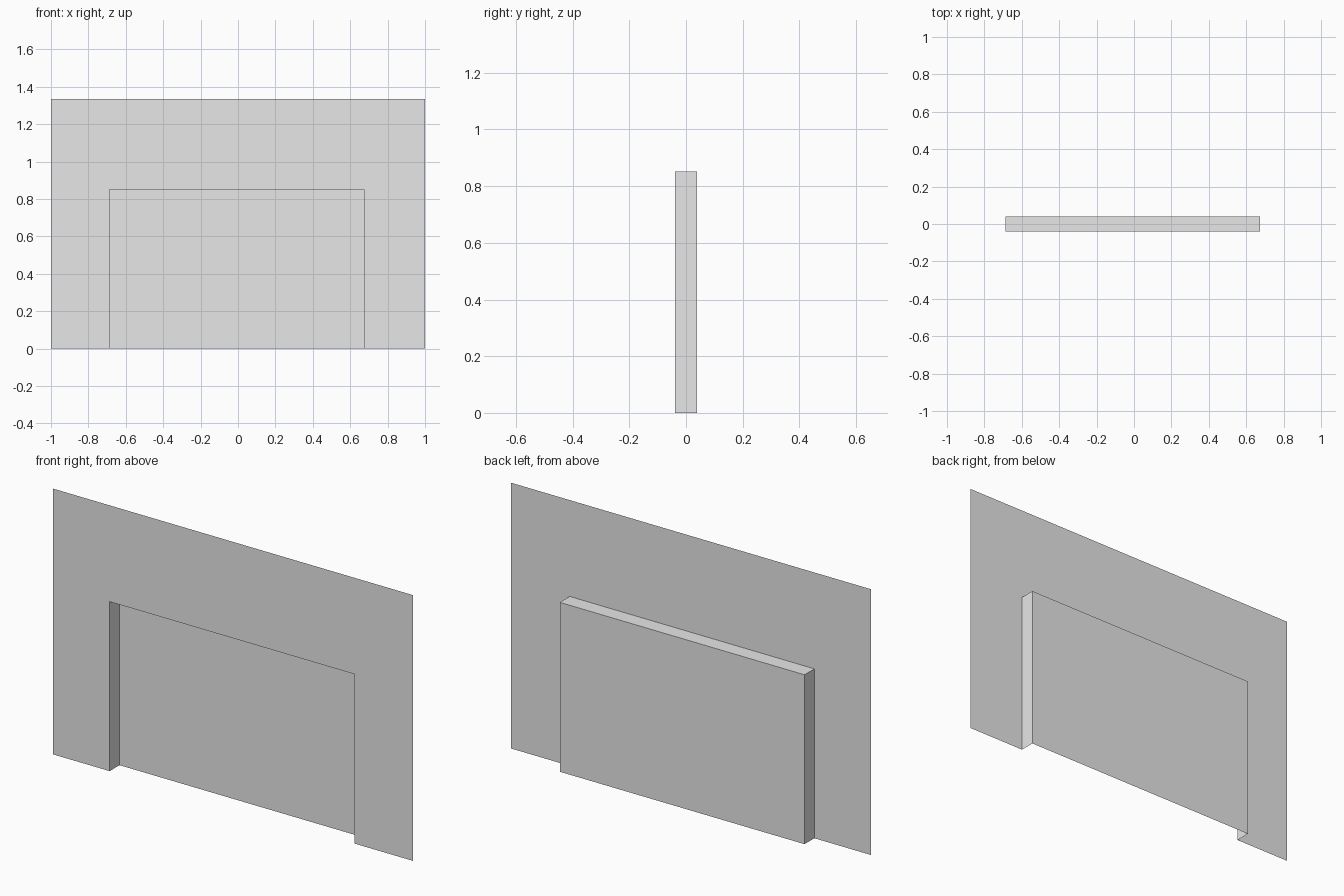
import bpy
import bmesh

cube = bpy.data.objects.get("Cube")
if cube:
    bpy.data.objects.remove(cube, do_unlink=True)

# Main dimensions
HALF_WIDTH, HEIGHT = 1.0, 1.335
LEFT, RIGHT, TOP = -0.686, 0.674, 0.851
FRONT, BACK = -0.039, 0.039

grey = bpy.data.materials.new("plain_grey")
grey.use_nodes = True
colour = (0.8, 0.8, 0.8, 1.0)
grey.diffuse_color = colour
grey.node_tree.nodes["Principled BSDF"].inputs["Base Color"].default_value = colour

# Flat sheet outline, running around the opening that is open at the floor
outline = [(-HALF_WIDTH, 0), (LEFT, 0), (LEFT, TOP), (RIGHT, TOP),
           (RIGHT, 0), (HALF_WIDTH, 0), (HALF_WIDTH, HEIGHT), (-HALF_WIDTH, HEIGHT)]
bm = bmesh.new()
front = [bm.verts.new((x, FRONT, z)) for x, z in outline]
bm.faces.new(front)

# Recess: two side walls and a ceiling swept back from the opening edge
rim = front[1:5]
rear = [bm.verts.new((v.co.x, BACK, v.co.z)) for v in rim]
for i in range(len(rim) - 1):
    bm.faces.new((rim[i + 1], rim[i], rear[i], rear[i + 1]))

# Recess back panel
bm.faces.new(reversed(rear))
bmesh.ops.recalc_face_normals(bm, faces=bm.faces)
bm.faces.ensure_lookup_table()
if bm.faces[0].normal.y > 0:
    bmesh.ops.reverse_faces(bm, faces=bm.faces)

mesh = bpy.data.meshes.new("recessed_wall_panel")
bm.to_mesh(mesh)
bm.free()
mesh.materials.append(grey)
panel = bpy.data.objects.new("recessed_wall_panel", mesh)
bpy.context.collection.objects.link(panel)
